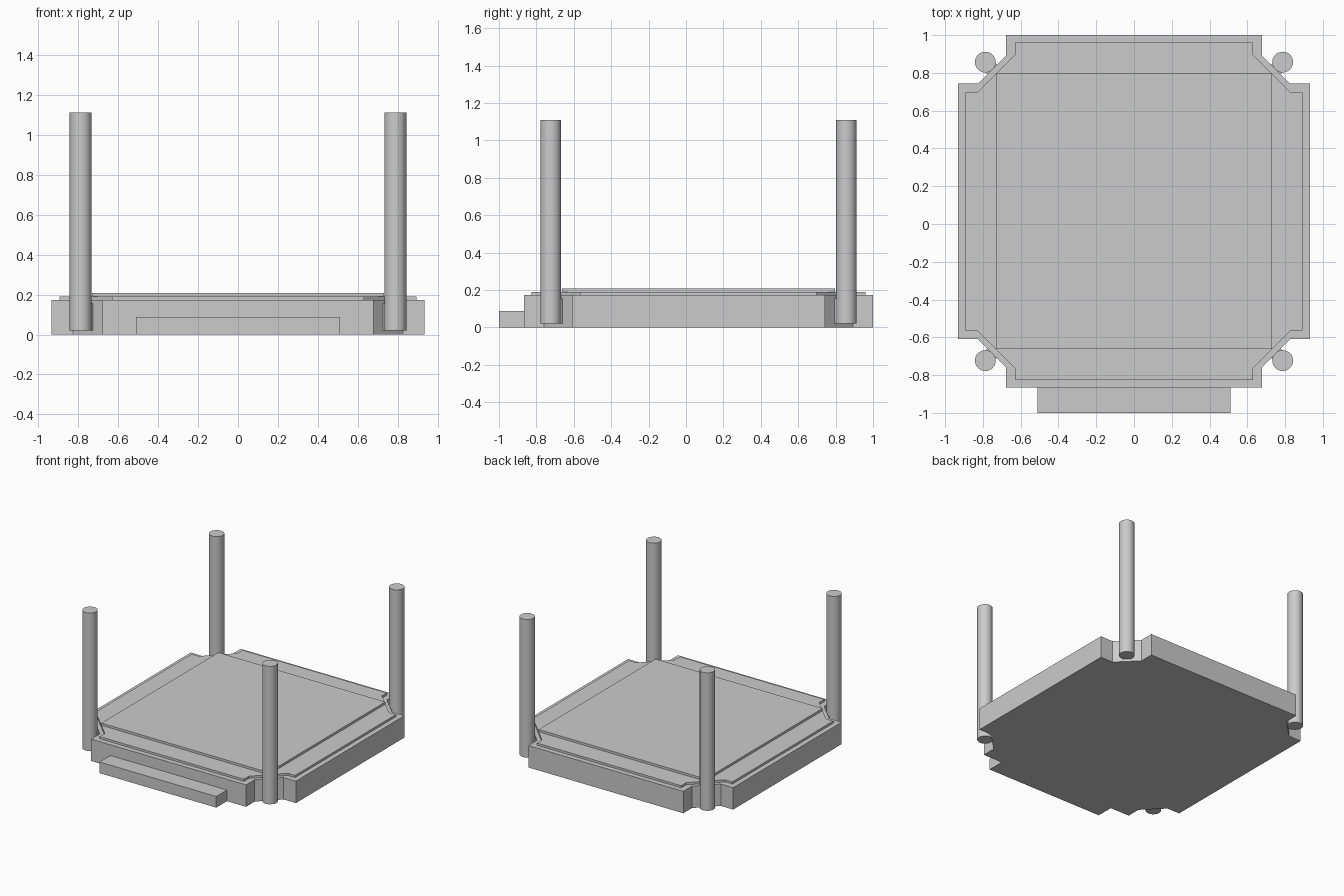
import bpy, bmesh, math
from mathutils import Matrix

cube = bpy.data.objects.get("Cube")
if cube:
    bpy.data.objects.remove(cube, do_unlink=True)

CENTRE_Y = 0.067

grey = bpy.data.materials.new("plain grey")
grey.use_nodes = True
colour = (0.6, 0.6, 0.6, 1)
grey.diffuse_color = colour
grey.node_tree.nodes["Principled BSDF"].inputs["Base Color"].default_value = colour


def finish(name, bm):
    bmesh.ops.recalc_face_normals(bm, faces=bm.faces)
    mesh = bpy.data.meshes.new(name)
    bm.to_mesh(mesh)
    bm.free()
    mesh.materials.append(grey)
    obj = bpy.data.objects.new(name, mesh)
    bpy.context.collection.objects.link(obj)
    return obj


def slab(name, outline, bottom, top):
    """Extrude a flat outline upwards."""
    bm = bmesh.new()
    face = bm.faces.new([bm.verts.new((x, y, bottom)) for x, y in outline])
    new = bmesh.ops.extrude_face_region(bm, geom=[face])["geom"]
    verts = [v for v in new if isinstance(v, bmesh.types.BMVert)]
    bmesh.ops.translate(bm, verts=verts, vec=(0, 0, top - bottom))
    return finish(name, bm)


def rectangle(x0, x1, y0, y1):
    return [(x0, y0), (x1, y0), (x1, y1), (x0, y1)]


def notched_square(half, shoulder, notch):
    """Square with a stepped, bevelled notch in each corner."""
    corner = [(half, shoulder), (notch, shoulder), (shoulder, notch), (shoulder, half)]
    points = []
    for turn in range(4):
        for x, y in corner:
            for _ in range(turn):
                x, y = -y, x
            points.append((x, y + CENTRE_Y))
    return points


# Stacked floor
slab("base", notched_square(0.933, 0.677, 0.825), 0, 0.173)
slab("raised_border", notched_square(0.893, 0.63, 0.83), 0.173, 0.19)
slab("floor_panel", rectangle(-0.73, 0.73, CENTRE_Y - 0.73, CENTRE_Y + 0.73), 0.19, 0.208)

# Front step
slab("front_step", rectangle(-0.51, 0.51, -1, CENTRE_Y - 0.933), 0, 0.088)

# Corner posts, each held by a small bracket on the notch face
for side, sx in (("left", 1), ("right", -1)):
    for end, sy in (("back", 1), ("front", -1)):
        x, y = sx * 0.787, CENTRE_Y + sy * 0.79
        bm = bmesh.new()
        bmesh.ops.create_cone(bm, cap_ends=True, segments=32, radius1=0.055, radius2=0.055,
                              depth=1.09, matrix=Matrix.Translation((x, y, 0.565)))
        post = finish(f"{end}_{side}_post", bm)
        bpy.ops.object.select_all(action="DESELECT")
        post.select_set(True)
        bpy.context.view_layer.objects.active = post
        bpy.ops.object.shade_smooth_by_angle(angle=math.radians(30))

        bm = bmesh.new()
        place = (Matrix.Translation((sx * 0.765, CENTRE_Y + sy * 0.765, 0.088))
                 @ Matrix.Rotation(math.radians(45 * sx * sy), 4, "Z")
                 @ Matrix.Diagonal((0.05, 0.07, 0.135, 1)))
        bmesh.ops.create_cube(bm, size=1, matrix=place)
        finish(f"{end}_{side}_bracket", bm)
